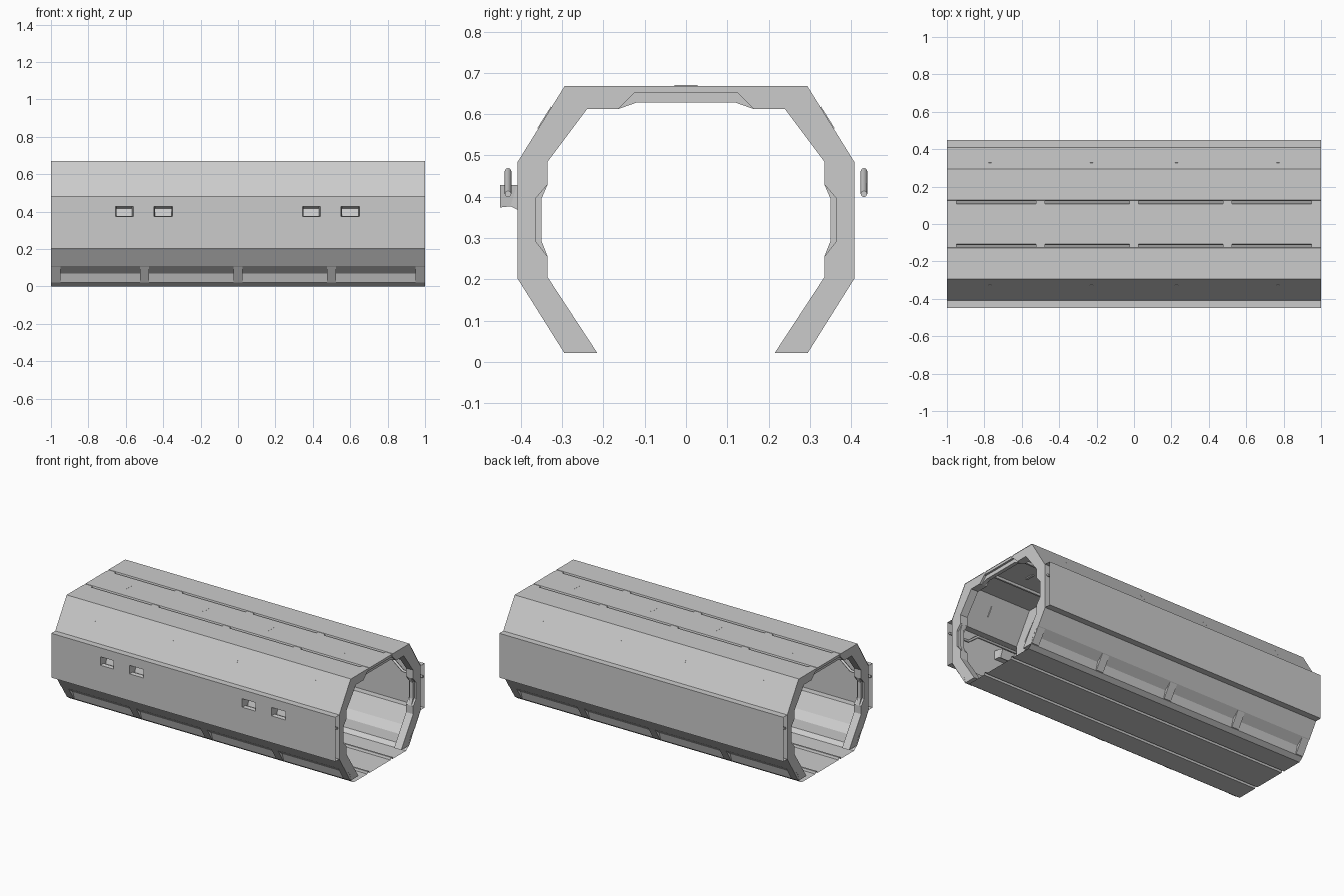
import bpy, bmesh, math
from mathutils import Matrix, Vector

if "Cube" in bpy.data.objects:
    bpy.data.objects.remove(bpy.data.objects["Cube"])


def finish(bm, name, recalc=True):
    if recalc:
        bmesh.ops.recalc_face_normals(bm, faces=bm.faces)
    me = bpy.data.meshes.new(name)
    bm.to_mesh(me)
    bm.free()
    ob = bpy.data.objects.new(name, me)
    bpy.context.collection.objects.link(ob)
    return ob


def sheet(name, profile, x0=-1, x1=1):
    """Zero-thickness skin: an open (y, z) profile swept along x."""
    bm = bmesh.new()
    a = [bm.verts.new((x0, y, z)) for y, z in profile]
    b = [bm.verts.new((x1, y, z)) for y, z in profile]
    for i in range(len(profile) - 1):
        bm.faces.new((a[i], b[i], b[i + 1], a[i + 1]))
    return finish(bm, name, False)


def solid(name, profile, x, w):
    """Closed (y, z) profile given a thickness w around x."""
    bm = bmesh.new()
    f = bm.faces.new([bm.verts.new((x - w / 2, y, z)) for y, z in profile])
    r = bmesh.ops.extrude_face_region(bm, geom=[f])
    bmesh.ops.translate(bm, vec=(w, 0, 0),
                        verts=[v for v in r['geom'] if isinstance(v, bmesh.types.BMVert)])
    return finish(bm, name)


def mirrored(half):
    return half + [(-y, z) for y, z in reversed(half)]


# hull skin: each panel runs front (-y) to back so normals face outward
roof = [(-.45, .485), (-.41, .485), (-.295, .67), (-.127, .67), (-.123, .657), (-.112, .657),
        (-.107, .67), (.107, .67), (.112, .657), (.123, .657), (.127, .67),
        (.295, .67), (.41, .485), (.45, .485), (.45, .203)]
sheet("roof_and_back_wall", roof)
belly = [(.45, .203), (.41, .203), (.352, .11), (.305, .07), (.29, .02), (.262, 0),
         (.127, 0), (.123, .014), (.112, .014), (.107, 0)]
sheet("belly_skin", belly + [(-y, z) for y, z in reversed(belly)])

# front wall: a grid with window cells left open
windows = [(-.655, -.56), (-.45, -.35), (.345, .44), (.55, .65)]
WZ0, WZ1 = .374, .428
xs = sorted([-1, 1] + [v for w in windows for v in w])
zs = [.203, WZ0, WZ1, .485]
bm = bmesh.new()
grid = [[bm.verts.new((x, -.45, z)) for z in zs] for x in xs]
for i in range(len(xs) - 1):
    for j in range(3):
        if j == 1 and (xs[i], xs[i + 1]) in windows:
            continue
        bm.faces.new((grid[i][j], grid[i + 1][j], grid[i + 1][j + 1], grid[i][j + 1]))
finish(bm, "front_wall", False)

# window recesses: three-step tunnel with a tilted back plate
for n, (x0, x1) in enumerate(windows):
    bm = bmesh.new()
    rings = []
    for (yb, zb), (yt, zt), g in (((-.45, WZ0), (-.45, WZ1), 0),
                                  ((-.425, WZ0 + .003), (-.41, WZ1), .006),
                                  ((-.405, .367), (-.387, .418), .006)):
        rings.append([bm.verts.new(p) for p in ((x0 + g, yb, zb), (x1 - g, yb, zb),
                                                (x1 - g, yt, zt), (x0 + g, yt, zt))])
    for a, b in zip(rings, rings[1:]):
        for i in range(4):
            k = (i + 1) % 4
            bm.faces.new((a[i], a[k], b[k], b[i]))
    bm.faces.new(rings[-1])
    finish(bm, f"window_recess_{n}")


# structural ribs: wide outer flange with deep notches, thin web inside it
def rib_profile(side, roof_y, roof_z):
    return mirrored([(.294, .668), (.408, .484), (.408, .202), (.295, .022), (.215, .022),
                     (.335, .205), (.335, .255), (side, .293), (side, .395), (.335, .43),
                     (.335, .485), (.24, .612), (.165, .612), (roof_y, roof_z)])


def open_ring(half):
    # outer start joins across the roof, inner end joins back across it
    return half


for n, x in enumerate((-.974, -.5, 0, .5, .974)):
    solid(f"rib_flange_{n}", rib_profile(.365, .125, .652), x, .05)
    solid(f"rib_web_{n}", rib_profile(.35, .12, .628), x, .024)

# conduits between wall and ribs, rising over the windows
path = [(-1, .407), (-.86, .407), (-.79, .462), (-.22, .462), (-.15, .407),
        (.15, .407), (.22, .462), (.79, .462), (.86, .407), (1, .407)]
for name, y in (("front_conduit", -.431), ("back_conduit", .431)):
    cu = bpy.data.curves.new(name, 'CURVE')
    cu.dimensions = '3D'
    cu.bevel_depth = .008
    cu.bevel_resolution = 2
    cu.use_fill_caps = True
    sp = cu.splines.new('POLY')
    sp.points.add(len(path) - 1)
    for p, (x, z) in zip(sp.points, path):
        p.co = (x, y, z, 1)
    bpy.context.collection.objects.link(bpy.data.objects.new(name, cu))

# small flush plates on the roof and both slopes, one per bay
tilt = math.atan2(.185, .115)
for n, x in enumerate((-.77, -.228, .228, .77)):
    for part, y, z, length, ang in (("roof", 0, .667, .056, 0),
                                    ("back", .341, .590, .062, -tilt),
                                    ("front", -.341, .590, .062, tilt)):
        bm = bmesh.new()
        bmesh.ops.create_cube(bm, size=1, matrix=Matrix.Translation(Vector((x, y, z)))
                              @ Matrix.Rotation(ang, 4, 'X')
                              @ Matrix.Diagonal((.016, length, .007, 1)))
        finish(bm, f"{part}_plate_{n}")
